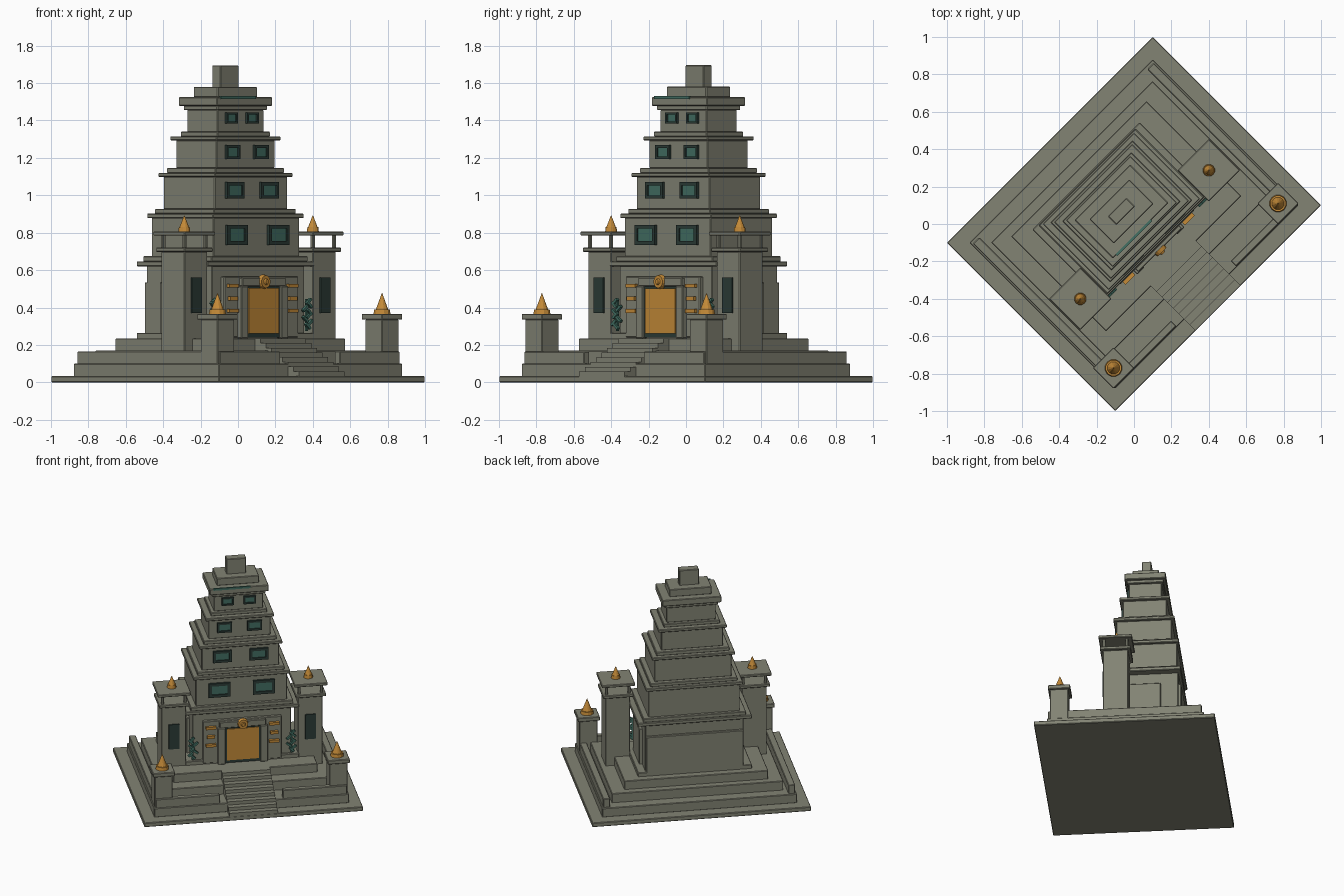
import bpy, bmesh, math
from mathutils import Matrix, Vector


def material(name, rgb):
    m = bpy.data.materials.new(name)
    m.diffuse_color = (*rgb, 1)
    return m


STONE = material("grey_stone", (0.225, 0.228, 0.175))
GOLD = material("gold", (0.56, 0.26, 0.04))
DARK = material("dark_slate", (0.025, 0.045, 0.038))
GREEN = material("jade_green", (0.055, 0.16, 0.125))
TURN = math.radians(45)      # the temple stands diagonally
CV = 0.095                   # depth of the tower axis


def finish(name, bm, mat, bevel=0.0):
    me = bpy.data.meshes.new(name)
    bm.to_mesh(me)
    bm.free()
    me.materials.append(mat)
    ob = bpy.data.objects.new(name, me)
    bpy.context.collection.objects.link(ob)
    ob.rotation_euler.z = TURN
    if bevel:
        mod = ob.modifiers.new("soft_edge", 'BEVEL')
        mod.width = bevel
        mod.segments = 1
    return ob


def box(name, u0, u1, v0, v1, z0, z1, mat=STONE, bevel=0.0):
    bm = bmesh.new()
    m = (Matrix.Translation(((u0 + u1) / 2, (v0 + v1) / 2, (z0 + z1) / 2))
         @ Matrix.Diagonal((u1 - u0, v1 - v0, z1 - z0, 1)))
    bmesh.ops.create_cube(bm, size=1, matrix=m)
    return finish(name, bm, mat, bevel)


def slab(name, a, b, z0, z1, cu=0, cv=CV, mat=STONE):
    return box(name, cu - a, cu + a, cv - b, cv + b, z0, z1, mat, 0.004)


def cone(name, u, v, z0, z1, r0, r1, mat=GOLD, sides=12):
    bm = bmesh.new()
    bmesh.ops.create_cone(bm, cap_ends=True, segments=sides, radius1=r0, radius2=r1,
                          depth=z1 - z0, matrix=Matrix.Translation((u, v, (z0 + z1) / 2)))
    return finish(name, bm, mat)


# Stepped platforms
slab("ground_slab", 0.778, 0.636, 0, 0.033, cv=0)
slab("platform_low", 0.693, 0.551, 0.03, 0.1, cv=0)
box("platform_middle", -0.61, 0.61, -0.40, 0.47, 0.09, 0.17, STONE, 0.004)
box("platform_high", -0.512, 0.512, -0.30, 0.417, 0.16, 0.235, STONE, 0.004)

# Main tower: half width, half depth, bottom, top
TOWER = [
    ("tower_plinth", 0.405, 0.268, 0.23, 0.265),
    ("ground_storey", 0.35, 0.247, 0.26, 0.625),
    ("ground_cornice", 0.405, 0.268, 0.62, 0.647),
    ("ground_ledge", 0.365, 0.259, 0.645, 0.675),
    ("storey_1", 0.325, 0.235, 0.67, 0.88),
    ("eave_1", 0.345, 0.25, 0.878, 0.902),
    ("ledge_1", 0.31, 0.225, 0.90, 0.927),
    ("storey_2", 0.275, 0.194, 0.925, 1.10),
    ("eave_2", 0.295, 0.215, 1.098, 1.12),
    ("ledge_2", 0.26, 0.185, 1.118, 1.147),
    ("storey_3", 0.22, 0.154, 1.145, 1.295),
    ("eave_3", 0.243, 0.177, 1.293, 1.315),
    ("ledge_3", 0.20, 0.14, 1.313, 1.34),
    ("storey_4", 0.175, 0.116, 1.338, 1.457),
    ("eave_4", 0.19, 0.128, 1.455, 1.48),
    ("roof_slab", 0.21, 0.145, 1.478, 1.525),
    ("roof_step", 0.15, 0.092, 1.523, 1.58),
    ("roof_crest", 0.07, 0.032, 1.575, 1.695),
]
for name, a, b, z0, z1 in TOWER:
    slab(name, a, b, z0, z1)
box("roof_moss", -0.184, 0.08, -0.057, -0.045, 1.515, 1.53, GREEN)

# Raised wall panels at the back and sides
box("back_panel", -0.345, 0.345, 0.33, 0.363, 0.25, 0.535, STONE, 0.004)
for s in (-1, 1):
    u0, u1 = sorted((s * 0.33, s * 0.372))
    box("side_panel", u0, u1, -0.03, 0.22, 0.25, 0.535, STONE, 0.004)

# Windows: storey half depth, offset, half width, bottom, top
for i, (b, u, w, z0, z1) in enumerate([(0.235, 0.158, 0.077, 0.735, 0.842),
                                       (0.194, 0.13, 0.066, 0.982, 1.07),
                                       (0.154, 0.107, 0.052, 1.193, 1.268),
                                       (0.116, 0.078, 0.042, 1.383, 1.443)]):
    f = CV - b
    for s in (-1, 1):
        c, t = s * u, w * 0.27
        box(f"window_glass_{i}", c - w + t, c + w - t, f - 0.008, f + 0.01,
            z0 + t, z1 - t, GREEN)
        for e in (-1, 1):
            m = c + e * (w - t / 2)
            box(f"window_jamb_{i}", m - t / 2, m + t / 2, f - 0.016, f + 0.01, z0, z1, DARK)
        for za in (z0, z1 - t):
            box(f"window_rail_{i}", c - w, c + w, f - 0.016, f + 0.01, za, za + t, DARK)

# Doorway
box("door_surround", -0.28, 0.28, -0.176, -0.14, 0.24, 0.565, STONE, 0.004)
box("door_frame", -0.13, 0.13, -0.19, -0.16, 0.24, 0.515, DARK)
box("door", -0.113, 0.113, -0.197, -0.16, 0.262, 0.503, GOLD)
box("lintel", -0.165, 0.165, -0.198, -0.15, 0.513, 0.56, STONE, 0.004)
for s in (-1, 1):
    u0, u1 = sorted((s * 0.125, s * 0.178))
    box("door_pilaster", u0, u1, -0.203, -0.15, 0.235, 0.515, STONE, 0.004)
    for k, (z, w) in enumerate([(0.517, 0.036), (0.448, 0.028), (0.382, 0.036)]):
        box("gold_bar", s * 0.225 - w, s * 0.225 + w, -0.197, -0.17, z - 0.01, z + 0.01, GOLD)

# Round medallion: ring and boss over the door
bm = bmesh.new()
for r0, r1, y0, y1 in ((0.04, 0.034, -0.19, -0.212), (0.018, 0.012, -0.21, -0.222)):
    m = Matrix.Translation((0, (y0 + y1) / 2, 0.538)) @ Matrix.Rotation(math.pi / 2, 4, 'X')
    bmesh.ops.create_cone(bm, cap_ends=True, segments=14, radius1=r0, radius2=r1,
                          depth=abs(y1 - y0), matrix=m)
finish("medallion", bm, GOLD)

# Stairs
N = 8
for i in range(N):
    v0 = -0.635 + i * 0.042
    box("stair", -0.172, 0.172, v0, -0.28, 0.03, 0.033 + (i + 1) * 0.0253)

for s in (-1, 1):
    # Low walls along the front and sides
    u0, u1 = sorted((s * 0.635, s * 0.683))
    box("side_wall", u0, u1, -0.50, 0.535, 0.09, 0.165, STONE, 0.004)
    u0, u1 = sorted((s * 0.225, s * 0.68))
    box("front_wall", u0, u1, -0.545, -0.505, 0.09, 0.165, STONE, 0.004)

    # Corner piers with finials
    u, v = s * 0.622, -0.467
    slab("pier", 0.064, 0.064, 0.09, 0.337, u, v)
    slab("pier_cap", 0.078, 0.078, 0.335, 0.366, u, v)
    cone("pier_finial_base", u, v, 0.365, 0.39, 0.047, 0.043)
    cone("pier_finial", u, v, 0.39, 0.477, 0.034, 0.001)

    # Flanking towers with open lanterns
    u, v = s * 0.486, -0.08
    slab("flank_tower", 0.088, 0.088, 0.09, 0.698, u, v)
    slab("flank_ledge", 0.108, 0.108, 0.697, 0.72, u, v)
    slab("flank_roof", 0.118, 0.118, 0.785, 0.806, u, v)
    for p in (-1, 1):
        for q in (-1, 1):
            slab("lantern_post", 0.01, 0.01, 0.715, 0.79, u + p * 0.08, v + q * 0.08)
    cone("flank_finial_base", u, v, 0.805, 0.83, 0.033, 0.03)
    cone("flank_finial", u, v, 0.83, 0.893, 0.026, 0.001)
    box("flank_window", u - 0.037, u + 0.037, v - 0.097, v - 0.08, 0.37, 0.56, DARK)

    # Climbing vine: zigzag of flat leaves
    bm = bmesh.new()
    for k in range(8):
        pos = Vector((s * (0.352 + 0.02 * math.sin(k * 2.2)), -0.175, 0.30 + k * 0.019))
        m = (Matrix.Translation(pos) @ Matrix.Rotation((-1) ** k * 0.7, 4, 'Y')
             @ Matrix.Diagonal((0.042, 0.018, 0.014, 1)))
        bmesh.ops.create_cube(bm, size=1, matrix=m)
    m = Matrix.Translation((s * 0.352, -0.166, 0.36)) @ Matrix.Diagonal((0.012, 0.012, 0.17, 1))
    bmesh.ops.create_cube(bm, size=1, matrix=m)
    finish("vine", bm, GREEN)
